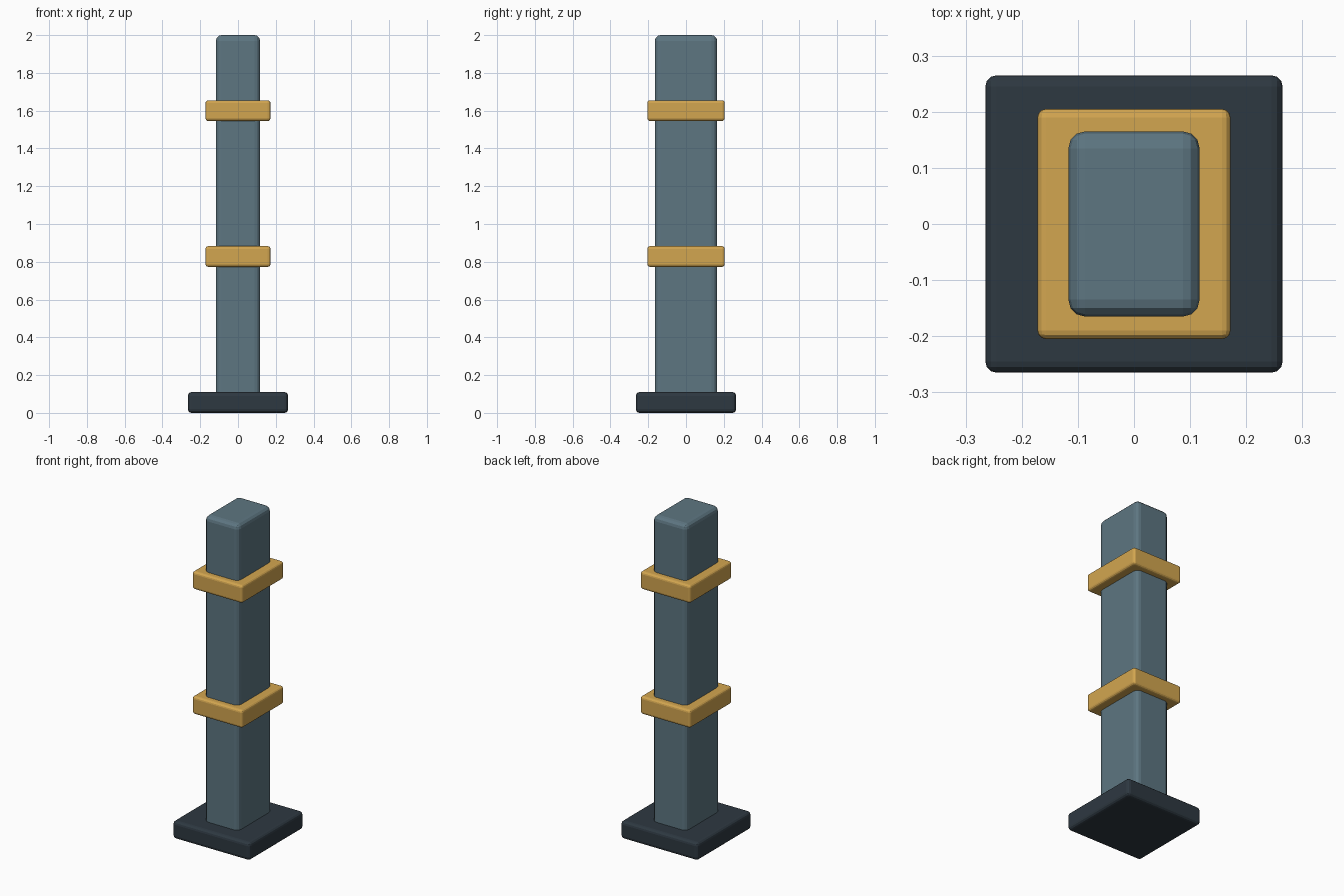
import bpy

if "Cube" in bpy.data.objects:
    bpy.data.objects.remove(bpy.data.objects["Cube"])


def material(name, color):
    mat = bpy.data.materials.new(name)
    mat.diffuse_color = (*color, 1)
    mat.use_nodes = True
    mat.node_tree.nodes["Principled BSDF"].inputs["Base Color"].default_value = mat.diffuse_color
    return mat


def rounded_box(name, width, depth, z0, z1, radius, mat):
    """Box centred on the z axis with rounded edges."""
    bpy.ops.mesh.primitive_cube_add(size=1, location=(0, 0, (z0 + z1) / 2))
    ob = bpy.context.object
    ob.name = name
    ob.scale = (width, depth, z1 - z0)
    bpy.ops.object.transform_apply(location=False, rotation=False, scale=True)
    bevel = ob.modifiers.new("rounded_edges", 'BEVEL')
    bevel.width = radius
    bevel.segments = 3
    ob.data.materials.append(mat)
    return ob


dark = material("dark_slate", (0.027, 0.04, 0.053))
slate = material("slate", (0.11, 0.18, 0.22))
gold = material("gold", (0.65, 0.38, 0.08))

# Square foot plate
rounded_box("base", 0.53, 0.53, 0.0, 0.11, 0.02, dark)

# Rectangular post
rounded_box("post", 0.234, 0.33, 0.08, 2.0, 0.03, slate)

# Two collars around the post
for name, z in (("lower_band", 0.828), ("upper_band", 1.60)):
    rounded_box(name, 0.344, 0.41, z - 0.055, z + 0.055, 0.015, gold)
